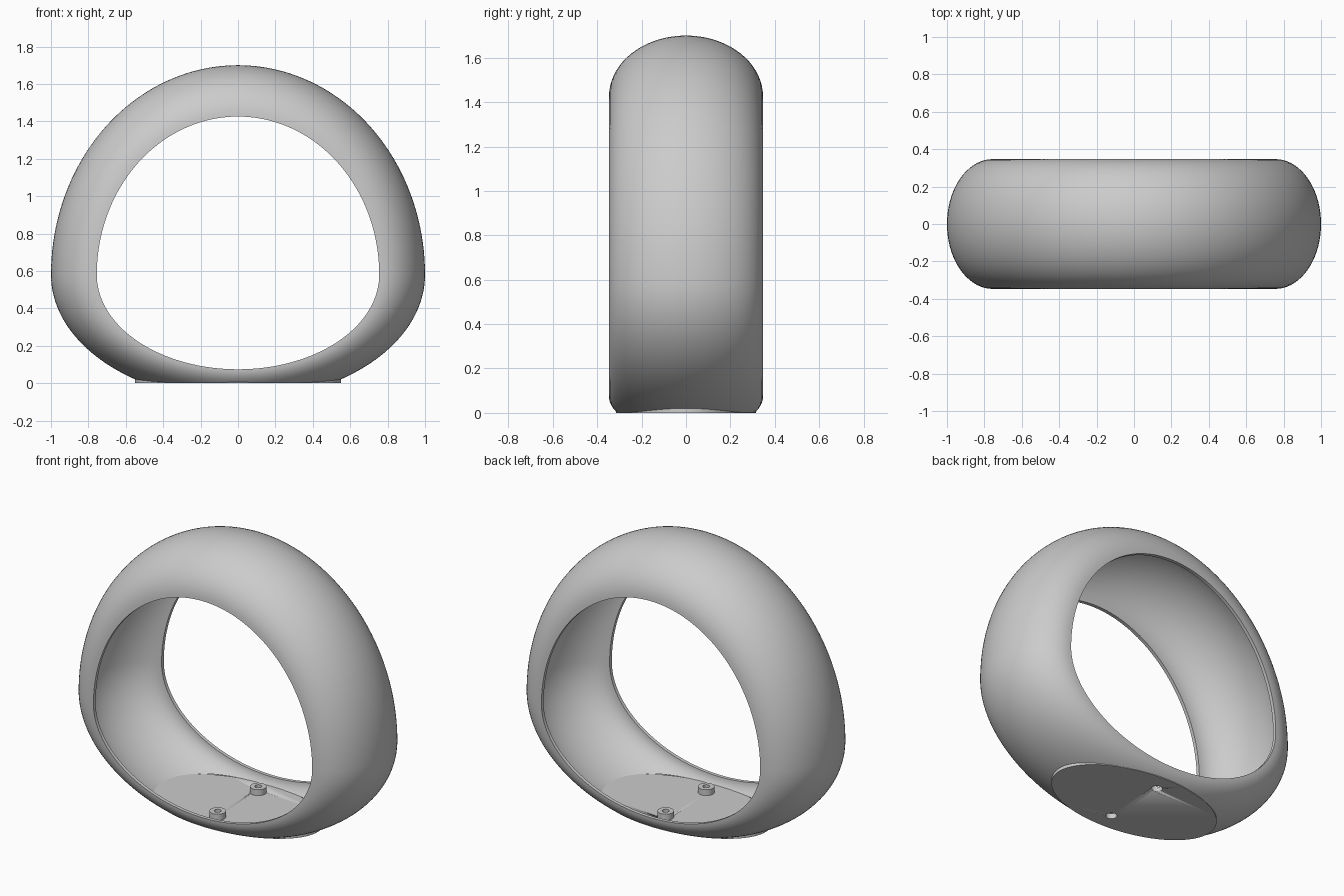
import bpy, bmesh, math

if "Cube" in bpy.data.objects:
    bpy.data.objects.remove(bpy.data.objects["Cube"])

CZ = 0.58            # height of the widest point
UP, DOWN = 1.12, 0.67  # outline radii above and below that height
RIM = 0.755          # opening size relative to the outline
FLOOR = 0.025        # top of the base plate

grey = bpy.data.materials.new("plain_grey")
grey.diffuse_color = (0.6, 0.6, 0.6, 1)
grey.use_nodes = True
grey.node_tree.nodes["Principled BSDF"].inputs["Base Color"].default_value = grey.diffuse_color


def finish(name, bm, angle=35):
    bmesh.ops.remove_doubles(bm, verts=bm.verts[:], dist=0.0002)
    bmesh.ops.recalc_face_normals(bm, faces=bm.faces[:])
    mesh = bpy.data.meshes.new(name)
    bm.to_mesh(mesh)
    bm.free()
    mesh.materials.append(grey)
    ob = bpy.data.objects.new(name, mesh)
    bpy.context.collection.objects.link(ob)
    bpy.ops.object.select_all(action='DESELECT')
    ob.select_set(True)
    bpy.context.view_layer.objects.active = ob
    bpy.ops.object.shade_smooth_by_angle(angle=math.radians(angle))
    return ob


def grid(bm, point, profile, n):
    """Sweep a profile around n steps and return the new faces."""
    rows = [[bm.verts.new(point(p, 2 * math.pi * i / n)) for p in profile]
            for i in range(n)]
    faces = []
    for i in range(n):
        a, b = rows[i], rows[(i + 1) % n]
        for j in range(len(profile) - 1):
            faces.append(bm.faces.new((a[j], a[j + 1], b[j + 1], b[j])))
    return faces


def egg(p, t):
    s, y = p
    return (s * math.cos(t), y, CZ + s * math.sin(t) * (UP if math.sin(t) > 0 else DOWN))


def arc(depth, half_width, n=36):
    return [(RIM + depth * math.cos(a), half_width * math.sin(a))
            for a in (math.pi * (k / n - 0.5) for k in range(n + 1))]


def cut_below(bm, faces, z):
    geom = set(faces)
    for f in faces:
        geom.update(f.verts)
        geom.update(f.edges)
    bmesh.ops.bisect_plane(bm, geom=list(geom), plane_co=(0, 0, z),
                           plane_no=(0, 0, 1), clear_inner=True)


# hollow ring shell: outer skin, inner skin and the two thin rims
bm = bmesh.new()
cut_below(bm, grid(bm, egg, arc(0.245, 0.347), 160), 0.0)
cut_below(bm, grid(bm, egg, arc(0.225, 0.325), 160), FLOOR)
for side in (-1, 1):
    grid(bm, egg, [(RIM, side * 0.347), (RIM, side * 0.325)], 160)
finish("ring_shell", bm)

# oval base plate
bm = bmesh.new()
loops = []
for z in (0, FLOOR):
    loops.append([bm.verts.new((0.55 * math.cos(t), 0.315 * math.sin(t), z))
                  for t in (2 * math.pi * i / 96 for i in range(96))])
    bm.faces.new(loops[-1])
for i in range(96):
    j = (i + 1) % 96
    bm.faces.new((loops[0][i], loops[0][j], loops[1][j], loops[1][i]))
plate = finish("base_plate", bm)

# screw holes through the plate, with a hollow boss above each
for side, label in ((-1, "front"), (1, "back")):
    cy = side * 0.2
    bm = bmesh.new()
    bmesh.ops.create_cone(bm, cap_ends=True, segments=32, radius1=0.032,
                          radius2=0.032, depth=0.2)
    bmesh.ops.translate(bm, verts=bm.verts[:], vec=(0, cy, 0))
    cutter = finish(label + "_hole_cutter", bm)
    cutter.hide_render = True
    cutter.hide_viewport = True
    mod = plate.modifiers.new(label + "_hole", 'BOOLEAN')
    mod.operation = 'DIFFERENCE'
    mod.object = cutter

    bm = bmesh.new()
    profile = [(0.047, FLOOR), (0.047, 0.062), (0.02, 0.062),
               (0.02, 0.035), (0.032, 0.035), (0.032, 0.0)]
    grid(bm, lambda p, t: (p[0] * math.cos(t), cy + p[0] * math.sin(t), p[1]),
         profile, 32)
    finish(label + "_screw_boss", bm)
